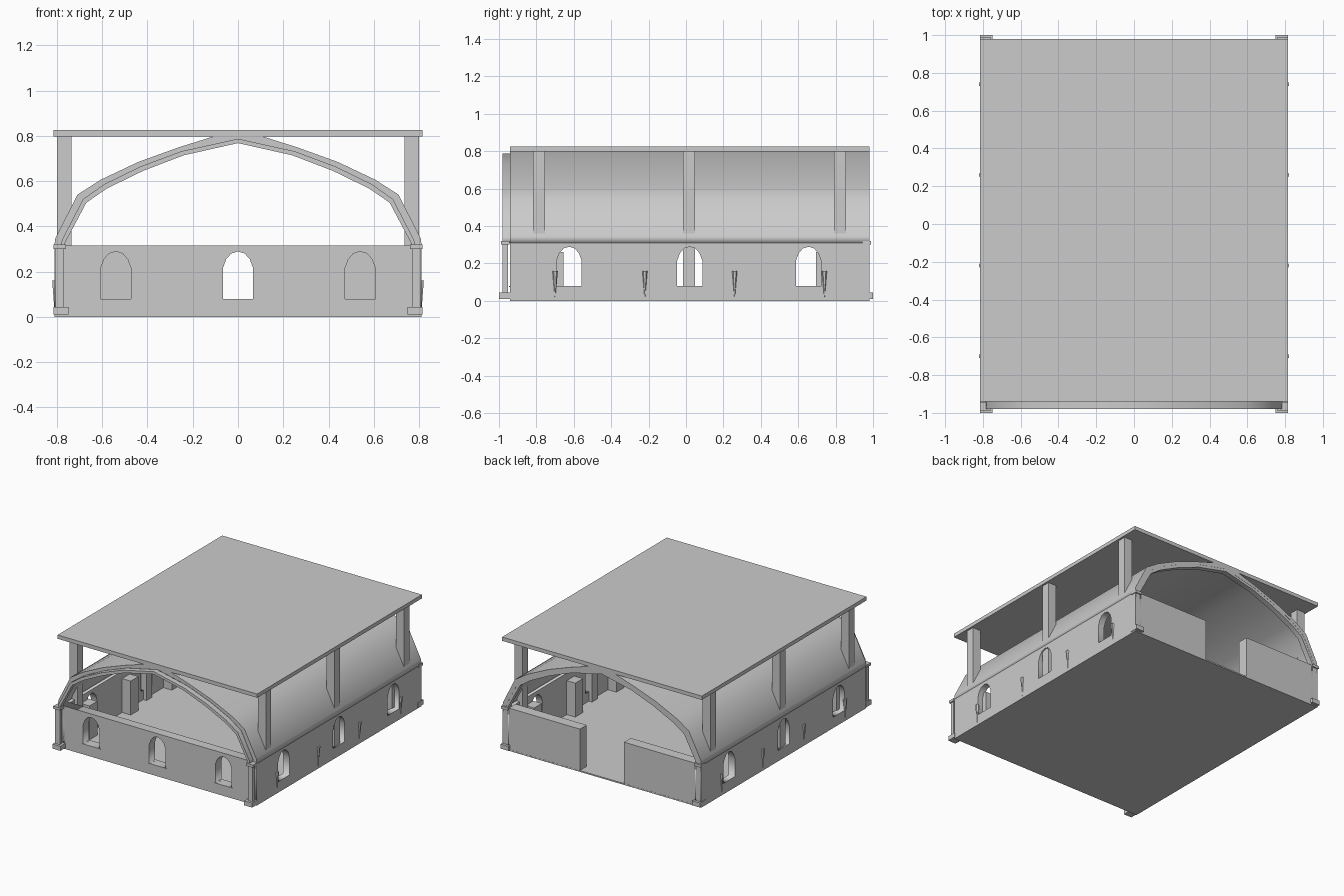
import bpy
from math import pi

if "Cube" in bpy.data.objects:
    bpy.data.objects.remove(bpy.data.objects["Cube"])


def box(name, x0, x1, y0, y1, z0, z1):
    bpy.ops.mesh.primitive_cube_add(size=1, location=((x0+x1)/2, (y0+y1)/2, (z0+z1)/2))
    o = bpy.context.object
    o.name = name
    o.scale = (abs(x1-x0), abs(y1-y0), abs(z1-z0))
    bpy.ops.object.transform_apply(location=False, rotation=False, scale=True)
    return o


def extrude(name, loops, axis, a, b):
    """Extrude an upright filled outline (extra loops are holes) from a to b along axis x or y."""
    c = bpy.data.curves.new(name, 'CURVE')
    c.dimensions = '2D'
    c.fill_mode = 'BOTH'
    c.extrude = abs(b-a)/2
    for loop in loops:
        s = c.splines.new('POLY')
        s.points.add(len(loop)-1)
        for p, (u, v) in zip(s.points, loop):
            p.co = (u, v, 0, 1)
        s.use_cyclic_u = True
    o = bpy.data.objects.new(name, c)
    bpy.context.collection.objects.link(o)
    m = (a+b)/2
    o.rotation_euler = (pi/2, 0, pi/2 if axis == 'x' else 0)
    o.location = (m, 0, 0) if axis == 'x' else (0, m, 0)
    bpy.ops.object.select_all(action='DESELECT')
    o.select_set(True)
    bpy.context.view_layer.objects.active = o
    bpy.ops.object.convert(target='MESH')
    return bpy.context.object


def rect(u0, u1, v0, v1):
    return [(u0, v0), (u1, v0), (u1, v1), (u0, v1)]


def window(c):
    half = [(.067, .08), (.067, .215), (.052, .255), (.03, .28)]
    return ([(c+u, v) for u, v in half] + [(c, .289)]
            + [(c-u, v) for u, v in reversed(half)])


def arch(half):
    return half + [(-u, v) for u, v in reversed(half[:-1])]


# Floor and flat roof
box("floor", -.81, .81, -.94, .98, 0, .01)
box("flat_roof", -.815, .815, -.94, .98, .797, .825)

# Walls with pointed windows, back wall with a doorway
extrude("front_wall", [rect(-.8, .8, .005, .315)] + [window(c) for c in (-.54, 0, .54)],
        'y', -.94, -.87)
for c in (-.54, 0, .54):
    box("window_sill", c-.075, c+.075, -.945, -.87, .074, .08)
for s in (-1, 1):
    extrude("side_wall", [rect(-.94, .98, .005, .315)] + [window(c) for c in (-.625, .02, .655)],
            'x', s*.76, s*.81)
    box("back_wall", s*.18, s*.8, .90, .979, .005, .315)

# Faceted pointed vault with thin end ribs
outer = [(.812, .31), (.808, .345), (.71, .54), (.605, .607), (.44, .685), (.26, .75), (.11, .797), (0, .815)]
inner = [(.785, .31), (.778, .34), (.685, .52), (.59, .587), (.43, .665), (.25, .732), (0, .787)]
under = [(.77, .31), (.763, .33), (.67, .505), (.58, .567), (.42, .645), (.24, .714), (0, .768)]
extrude("vault", [arch(outer) + arch(inner)[::-1]], 'y', -.94, .98)
for y in (-.96, .96):
    extrude("end_rib", [arch(inner) + arch(under)[::-1]], 'y', y-.02, y+.019)

for s in (-1, 1):
    # Corner pilasters with base and cap
    for y in (-.967, .967):
        box("pilaster_base", s*.75, s*.815, y-.033, y+.033, .01, .043)
        box("pilaster_shaft", s*.768, s*.806, y-.014, y+.014, .04, .30)
        box("pilaster_cap", s*.76, s*.815, y-.023, y+.023, .30, .32)
    # Roof posts passing through the vault
    for y in (-.787, .015, .823):
        box("roof_post", s*.735, s*.80, y-.032, y+.032, .01, .80)
    # Inner piers with wall torches
    for y in (-.70, -.22, .26, .74):
        box("inner_pier", s*.69, s*.77, y-.045, y+.045, .01, .26)
        bpy.ops.mesh.primitive_cone_add(vertices=6, radius1=.003, radius2=.015, depth=.14,
                                        location=(s*.808, y, .09))
        bpy.context.object.name = "torch"
